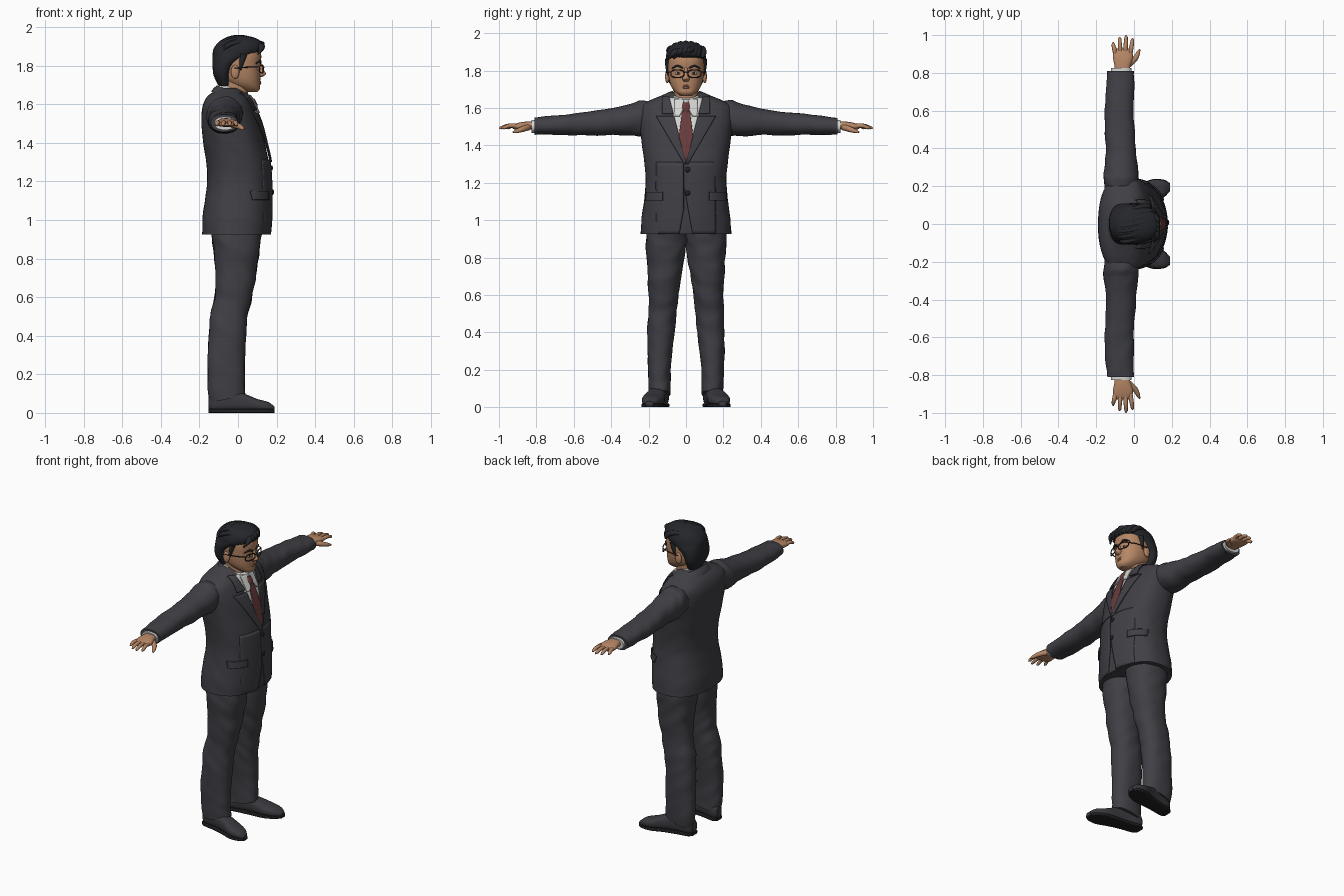
import bpy, bmesh, math
from mathutils import Vector, noise

if "Cube" in bpy.data.objects:
    bpy.data.objects.remove(bpy.data.objects["Cube"], do_unlink=True)


def material(name, *rgb):
    m = bpy.data.materials.new(name)
    m.use_nodes = True
    m.diffuse_color = (*rgb, 1)
    m.node_tree.nodes["Principled BSDF"].inputs["Base Color"].default_value = (*rgb, 1)
    return m


SUIT = material("charcoal suit", .05, .05, .06)
SHOE = material("dark leather", .042, .04, .048)
SOLE = material("black rubber", .015, .015, .017)
SHIRT = material("white cotton", .66, .66, .65)
TIE = material("dark red silk", .14, .045, .045)
SKIN = material("warm skin", .47, .24, .13)
LIPS = material("lips", .36, .16, .1)
HAIR = material("black hair", .018, .02, .024)
FRAME = material("dark frame", .04, .02, .015)
EYE = material("eye white", .5, .45, .4)
SIDES = (("left", 1), ("right", -1))


def finish(name, bm, mat):
    mesh = bpy.data.meshes.new(name)
    bm.to_mesh(mesh)
    bm.free()
    mesh.materials.append(mat)
    ob = bpy.data.objects.new(name, mesh)
    bpy.context.collection.objects.link(ob)
    return ob


def sample(rows, t):
    """Smooth interpolation of a table whose first column is the position."""
    i = max(k for k in range(len(rows) - 1) if k == 0 or rows[k][0] <= t)
    p, q = rows[i], rows[i + 1]
    h = q[0] - p[0]
    u = min(max((t - p[0]) / h, 0), 1)

    def slope(k, c):
        a, b = rows[max(k - 1, 0)], rows[min(k + 1, len(rows) - 1)]
        return (b[c] - a[c]) / (b[0] - a[0]) * h
    e = u * u * (3 - 2 * u)
    return [p[c] + (q[c] - p[c]) * e + slope(i, c) * u * (1 - u) ** 2
            - slope(i + 1, c) * u * u * (1 - u) for c in range(1, 5)]


def loft(name, axis, rows, mat, n=2.3, seg=32, div=4, side=1, fold=0, warp=None):
    """Rounded sections along an axis; each row is position and two extents."""
    ts = [a[0] + (b[0] - a[0]) * k / div for a, b in zip(rows, rows[1:]) for k in range(div)]
    bm, rings = bmesh.new(), []
    for t in ts + [rows[-1][0]]:
        a0, a1, b0, b1 = sample(rows, t)
        ring = []
        for k in range(seg):
            ang = math.tau * k / seg
            c, s = math.cos(ang), math.sin(ang)
            da = (a1 - a0) / 2 * math.copysign(abs(c) ** (2 / n), c)
            db = (b1 - b0) / 2 * math.copysign(abs(s) ** (2 / n), s)
            a, b = (a0 + a1) / 2, (b0 + b1) / 2
            if fold:
                v = Vector((a + da, b + db, t))
                f = 1 + fold * noise.noise(Vector((v.x * 9, v.y * 9, t * 15 + v.x * 12 + side)))
                da, db = da * f, db * f
            a, b = a + da, b + db
            p = Vector({"x": (t, a, b), "y": (a, t, b), "z": (a, b, t)}[axis])
            if warp:
                p = Vector(warp(p))
            p.y *= side
            ring.append(bm.verts.new(p))
        rings.append(ring)
    for r, q in zip(rings, rings[1:]):
        for k in range(seg):
            bm.faces.new((r[k], r[k - 1], q[k - 1], q[k]))
    bm.faces.new(rings[0])
    bm.faces.new(rings[-1])
    bmesh.ops.recalc_face_normals(bm, faces=bm.faces)
    return finish(name, bm, mat)


def tube(name, pts, radii, mat, closed=False):
    """Tapered round tube through points."""
    cu = bpy.data.curves.new(name, "CURVE")
    cu.dimensions, cu.bevel_depth, cu.bevel_resolution = "3D", 1, 3
    cu.resolution_u, cu.use_fill_caps = 4, True
    sp = cu.splines.new("BEZIER")
    sp.bezier_points.add(len(pts) - 1)
    sp.use_cyclic_u = closed
    for i, (bp, p) in enumerate(zip(sp.bezier_points, pts)):
        bp.co, bp.radius = p, radii[min(i, len(radii) - 1)]
        bp.handle_left_type = bp.handle_right_type = "AUTO"
    cu.materials.append(mat)
    ob = bpy.data.objects.new(name, cu)
    bpy.context.collection.objects.link(ob)
    bpy.ops.object.select_all(action="DESELECT")
    ob.select_set(True)
    bpy.context.view_layer.objects.active = ob
    bpy.ops.object.convert(target="MESH")


def ball(name, loc, size, mat):
    bm = bmesh.new()
    bmesh.ops.create_uvsphere(bm, u_segments=20, v_segments=12, radius=1)
    for v in bm.verts:
        v.co = Vector(loc) + Vector(a * b for a, b in zip(v.co, size))
    finish(name, bm, mat)


# Jacket body
JACKET = [(.925, -.185, .162, -.243, .243), (1.0, -.185, .168, -.238, .238),
          (1.1, -.172, .17, -.225, .225), (1.2, -.16, .168, -.216, .216),
          (1.3, -.165, .16, -.222, .222), (1.4, -.18, .138, -.235, .235),
          (1.5, -.19, .112, -.25, .25), (1.57, -.188, .085, -.256, .256),
          (1.61, -.178, .066, -.245, .245), (1.64, -.16, .05, -.195, .195),
          (1.665, -.13, .03, -.135, .135), (1.685, -.11, 0, -.09, .09)]
POWER = 2.4
loft("jacket_body", "z", JACKET, SUIT, POWER, 64, 5, fold=.012)


def chest(y, z):
    """Front surface of the jacket."""
    x0, x1, _, w = sample(JACKET, z)
    u = min(abs(y) / w, .985)
    return (x0 + x1) / 2 + (x1 - x0) / 2 * (1 - u ** POWER) ** (1 / POWER)


def panel(name, z0, z1, inner, outer, mat, lift, lift_out=None, side=1, thick=.006):
    """Cloth plate that follows the chest between two edge functions."""
    bm, nz, ny, grid = bmesh.new(), 18, 10, []
    lift_out = lift if lift_out is None else lift_out
    for i in range(nz + 1):
        z = z0 + (z1 - z0) * i / nz
        row = []
        for j in range(ny + 1):
            u = j / ny
            y = inner(z) * (1 - u) + outer(z) * u
            row.append(bm.verts.new((chest(y, z) + lift + (lift_out - lift) * u, y * side, z)))
        grid.append(row)
    for r, q in zip(grid, grid[1:]):
        for j in range(ny):
            f = (r[j], r[j + 1], q[j + 1], q[j])
            bm.faces.new(f if side > 0 else f[::-1])
    mod = finish(name, bm, mat).modifiers.new("thickness", "SOLIDIFY")
    mod.thickness, mod.offset = thick, 0


def opening(z):
    return max(0, z - 1.31) / .31 * .08


def tie_width(z):
    return min(opening(z) + .002, .042 if z < 1.42 else .042 - (z - 1.42) * .13)


# Shirt front and tie
panel("shirt_front", 1.31, 1.655, lambda z: -opening(z) - .004, lambda z: opening(z) + .004, SHIRT, .006)
panel("tie", 1.325, 1.6, lambda z: -tie_width(z), tie_width, TIE, .014)
loft("tie_knot", "z", [(1.575, .07, .1, -.018, .018), (1.6, .06, .1, -.026, .026),
                       (1.63, .04, .085, -.024, .024)], TIE)


def drop(p):
    return p.x, p.y, p.z - .4 * p.x


loft("shirt_collar", "z", [(1.6, -.09, .082, -.082, .082), (1.64, -.088, .078, -.08, .08),
                           (1.674, -.084, .07, -.074, .074)], SHIRT, warp=drop)
loft("jacket_collar", "z", [(1.61, -.14, .02, -.12, .12), (1.635, -.125, .018, -.108, .108),
                            (1.655, -.108, .01, -.094, .094)], SUIT, warp=drop)

for label, s in SIDES:
    # Lapels, collar wings, jacket fronts and pockets
    panel(label + "_lapel", 1.3, 1.555, opening, lambda z: opening(z) + .012 + (z - 1.3) * .33,
          SUIT, .014, .007, s)
    panel(label + "_collar_fall", 1.57, 1.66, opening, lambda z: opening(z) + .06 - (z - 1.57) * .25,
          SUIT, .014, .008, s)
    panel(label + "_shirt_wing", 1.555, 1.645, lambda z: .012 + max(0, 1.6 - z) * .5,
          lambda z: min(.06, opening(z)), SHIRT, .02, .014, s)
    panel(label + "_jacket_front", .925, 1.31,
          lambda z: max(-.012 * s, .035 * min(1, (1.12 - z) / .19)), lambda z: .16, SUIT, .007, -.003, s)
    panel(label + "_pocket_flap", 1.105, 1.15, lambda z: .125, lambda z: .214, SUIT, .007, .009, s)

    # Sleeve, shirt cuff and hand
    loft(label + "_sleeve", "y", [(.17, -.155, .02, 1.47, 1.63), (.24, -.163, .026, 1.45, 1.64),
                                  (.28, -.16, .022, 1.45, 1.625), (.4, -.15, .01, 1.455, 1.597),
                                  (.55, -.153, 0, 1.453, 1.577), (.7, -.15, 0, 1.456, 1.56),
                                  (.81, -.142, 0, 1.456, 1.548)], SUIT, 2.2, 32, 6, s, .09)
    loft(label + "_cuff", "y", [(.77, -.125, -.012, 1.465, 1.538), (.826, -.122, -.012, 1.467, 1.536)],
         SHIRT, side=s)
    loft(label + "_palm", "y", [(.8, -.1, -.025, 1.482, 1.527), (.84, -.104, -.018, 1.484, 1.528),
                                (.88, -.111, -.006, 1.483, 1.524), (.915, -.11, -.01, 1.485, 1.515),
                                (.928, -.1, -.02, 1.49, 1.508)], SKIN, 2.6, side=s)
    for i, (finger, tip) in enumerate((("index", .985), ("middle", .999), ("ring", .99), ("little", .962))):
        x = -.02 - .026 * i
        spread = (1.5 - i) * .008
        tube(f"{label}_{finger}_finger",
             [(x, s * .9, 1.502), (x + spread * .6, s * (.9 + tip) / 2, 1.505),
              (x + spread, s * (tip - .01), 1.494), (x + spread, s * tip, 1.491)],
             [.0125, .0115, .009, .003], SKIN)
    tube(label + "_thumb", [(-.03, s * .845, 1.497), (.005, s * .875, 1.486), (.022, s * .905, 1.476),
                            (.03, s * .925, 1.47)], [.018, .015, .011, .004], SKIN)

    # Trouser leg, shoe and sole
    loft(label + "_trouser_leg", "z",
         [(.07, -.147, .036, .082, .196), (.13, -.156, .036, .083, .201), (.25, -.157, .034, .077, .205),
          (.4, -.151, .041, .06, .207), (.5, -.144, .052, .051, .203), (.6, -.122, .074, .04, .2),
          (.7, -.115, .092, .026, .205), (.84, -.126, .11, .002, .213), (.92, -.135, .12, -.004, .214),
          (1.0, -.13, .12, -.004, .2)], SUIT, 2.3, 36, 7, s, .07,
         lambda p: (p.x, p.y, p.z + max(0, .2 - p.z) * (p.x + .06) * 1.5))
    last = [(-.152, .115, .165, .02, .085), (-.132, .1, .18, .008, .1), (-.05, .098, .182, .008, .115),
            (.03, .092, .19, .008, .1), (.1, .088, .204, .008, .072), (.16, .105, .19, .008, .055),
            (.19, .13, .168, .012, .032)]

    def toe_out(p):
        return p.x, p.y + .17 * (p.x + .08), p.z

    loft(label + "_shoe", "x", last, SHOE, 2.6, side=s, warp=toe_out)
    loft(label + "_sole", "x", [(x, a - .003, b + .003, 0, .02) for x, a, b, *_ in last], SOLE, 6,
         side=s, warp=toe_out)

    # Ear, eye, brow and spectacles
    ball(label + "_ear", (-.015, s * .1, 1.768), (.022, .012, .036), SKIN)
    ball(label + "_eye", (.102, s * .041, 1.785), (.012, .018, .008), EYE)
    ball(label + "_iris", (.111, s * .041, 1.785), (.005, .007, .007), HAIR)
    tube(label + "_brow", [(.117, s * .014, 1.813), (.114, s * .045, 1.824), (.094, s * .075, 1.812)],
         [.004, .006, .003], HAIR)
    rim = []
    for k in range(16):
        c, d = math.cos(math.tau * k / 16), math.sin(math.tau * k / 16)
        y = .046 + .035 * math.copysign(abs(c) ** .7, c)
        rim.append((.131 - 3 * y * y, s * y, 1.783 + .02 * math.copysign(abs(d) ** .7, d)))
    tube(label + "_lens_rim", rim, [.0032], FRAME, True)
    tube(label + "_temple", [(.112, s * .08, 1.793), (.06, s * .102, 1.793), (-.02, s * .108, 1.788)],
         [.003], FRAME)
tube("bridge", [(.13, -.012, 1.788), (.135, 0, 1.792), (.13, .012, 1.788)], [.003], FRAME)

# Buttons
for i, z in enumerate((1.27, 1.145)):
    ball(f"button_{i + 1}", (chest(0, z) + .011, .008, z), (.006, .014, .014), SOLE)

# Head and neck
loft("neck", "z", [(1.58, -.08, .06, -.072, .072), (1.65, -.075, .052, -.064, .064),
                   (1.73, -.08, .055, -.066, .066)], SKIN)
loft("head", "z", [(1.665, .03, .1, -.03, .03), (1.68, 0, .113, -.052, .052),
                   (1.705, -.05, .114, -.074, .074), (1.74, -.085, .116, -.088, .088),
                   (1.8, -.1, .116, -.096, .096), (1.86, -.1, .12, -.096, .096),
                   (1.91, -.08, .095, -.08, .08), (1.94, -.03, .05, -.03, .03)], SKIN, 2.3, 40)
loft("nose", "z", [(1.742, .095, .125, -.014, .014), (1.756, .095, .145, -.02, .02),
                   (1.775, .095, .136, -.013, .013), (1.815, .09, .12, -.01, .01)], SKIN, 2, 20)
for name, z, r in (("upper_lip", 1.718, .005), ("lower_lip", 1.709, .006)):
    tube(name, [(.103, -.03, z - .002), (.115, 0, z), (.103, .03, z - .002)], [.002, r, .002], LIPS)

# Hair: fitted cap, sideburns, swept strands and a raised fringe
loft("hair_cap", "z", [(1.695, -.1, -.04, -.066, .066), (1.75, -.126, -.035, -.096, .096),
                       (1.8, -.132, -.012, -.105, .105), (1.835, -.132, .04, -.108, .108),
                       (1.862, -.131, .105, -.107, .107), (1.89, -.125, .132, -.104, .104),
                       (1.925, -.1, .122, -.088, .088), (1.948, -.055, .08, -.055, .055),
                       (1.956, -.02, .04, -.02, .02)], HAIR, 2.2, 40, fold=.03)
for label, s in SIDES:
    tube(label + "_sideburn", [(.03, s * .095, 1.86), (.02, s * .098, 1.82), (.012, s * .096, 1.775)],
         [.018, .013, .003], HAIR)
for k in range(-3, 4):
    y = k * .027
    r = math.sqrt(1 - (y / .115) ** 2)
    path = [(.003 + .122 * r * math.cos(a), y + .012 * math.sin(a * 2), 1.856 + .09 * r * math.sin(a))
            for a in (math.radians(12 + 24 * j) for j in range(7))]
    tube(f"hair_strand_{k + 4}", path, [.008, .017, .016, .014, .014, .013, .004], HAIR)
for k in range(4):
    tube(f"fringe_lock_{k + 1}", [(.085, .05 - .02 * k, 1.905), (.122, .02 - .026 * k, 1.91 - .004 * k),
                                  (.105, -.01 - .028 * k, 1.872 - .004 * k)], [.012, .018, .004], HAIR)

# Smooth shading with sharp edges kept
for ob in bpy.context.scene.objects:
    ob.select_set(ob.type == "MESH")
bpy.context.view_layer.objects.active = bpy.data.objects["jacket_body"]
bpy.ops.object.shade_smooth_by_angle(angle=math.radians(40))
